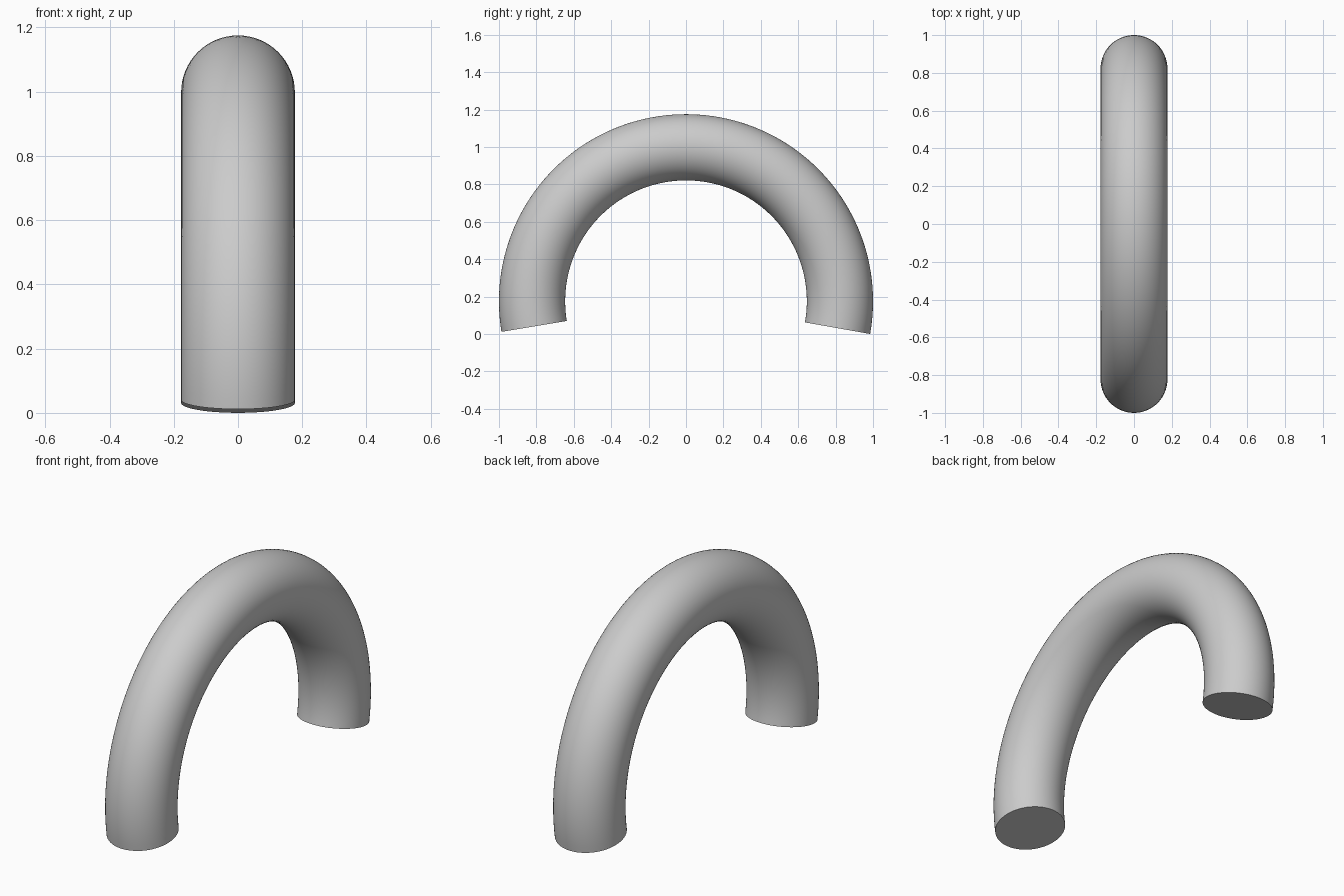
import bpy, bmesh
from math import sin, cos, pi, radians

if "Cube" in bpy.data.objects:
    bpy.data.objects.remove(bpy.data.objects["Cube"])

R, r, CZ = 0.823, 0.177, 0.175         # arc radius, tube radius, arc centre height
START, END = radians(-10.07), radians(189.4)
STEPS, SIDES = 96, 64

# Round tube swept along the arc
bm = bmesh.new()
rings = []
for i in range(STEPS + 1):
    a = START + (END - START) * i / STEPS
    ring = []
    for j in range(SIDES):
        t = 2 * pi * j / SIDES
        d = R + r * cos(t)
        ring.append(bm.verts.new((r * sin(t), d * cos(a), CZ + d * sin(a))))
    rings.append(ring)
for p, q in zip(rings, rings[1:]):
    for j in range(SIDES):
        k = (j + 1) % SIDES
        bm.faces.new((p[j], p[k], q[k], q[j]))

# Flat end caps
bm.faces.new(rings[0])
bm.faces.new(rings[-1])
bmesh.ops.recalc_face_normals(bm, faces=bm.faces)

mesh = bpy.data.meshes.new("arched_tube")
bm.to_mesh(mesh)
bm.free()
tube = bpy.data.objects.new("arched_tube", mesh)
bpy.context.collection.objects.link(tube)
bpy.context.view_layer.objects.active = tube
tube.select_set(True)
bpy.ops.object.shade_smooth_by_angle(angle=radians(35))
